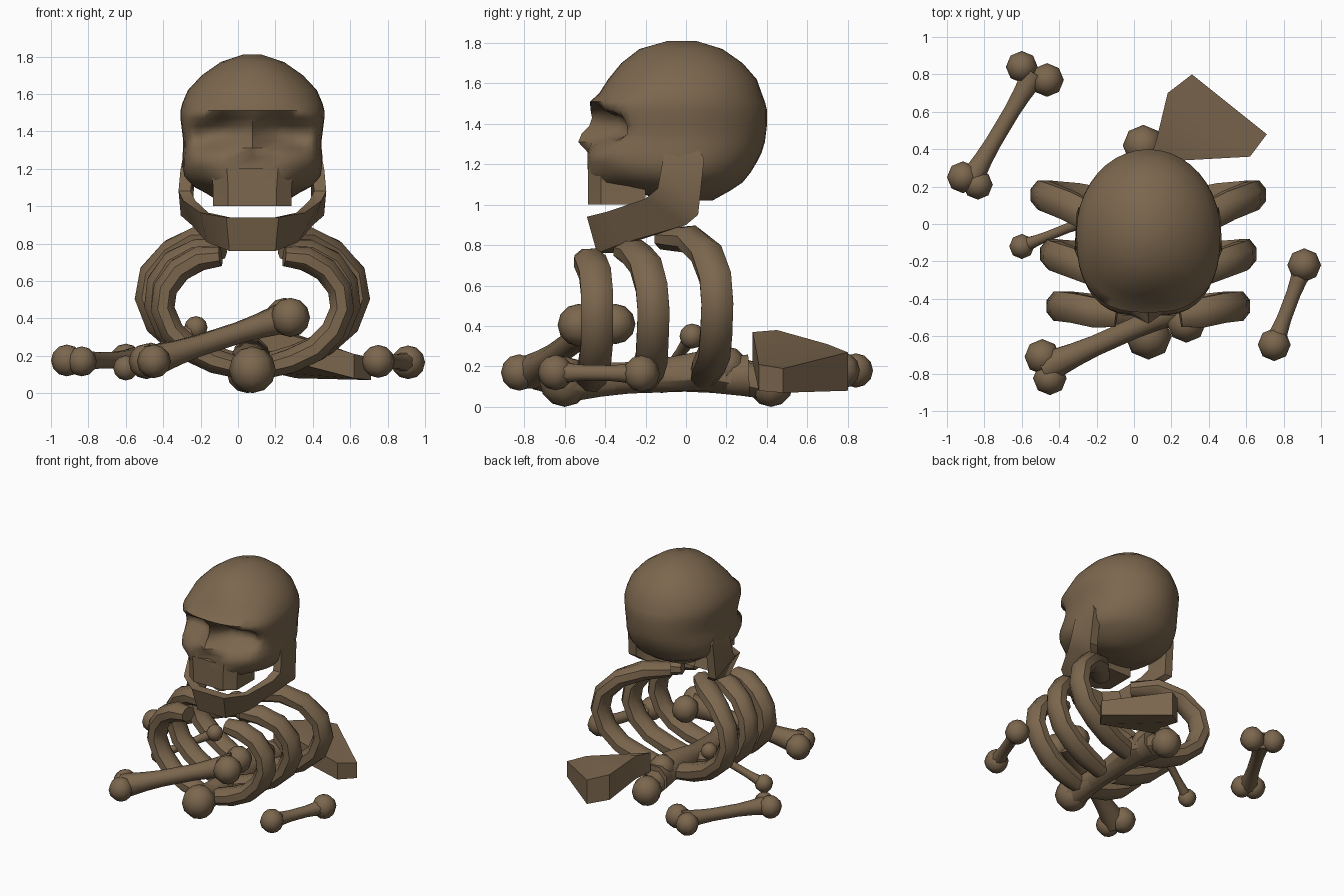
import bpy, bmesh, math
from mathutils import Vector, Matrix

if "Cube" in bpy.data.objects:
    bpy.data.objects.remove(bpy.data.objects["Cube"])

CX = 0.077  # x of the skull and rib cage

old_bone = bpy.data.materials.new("old_bone_brown")
old_bone.diffuse_color = (0.2, 0.135, 0.076, 1)
old_bone.use_nodes = True
old_bone.node_tree.nodes["Principled BSDF"].inputs["Base Color"].default_value = old_bone.diffuse_color


def finish(name, bm, angle=45):
    bmesh.ops.recalc_face_normals(bm, faces=bm.faces)
    mesh = bpy.data.meshes.new(name)
    bm.to_mesh(mesh)
    bm.free()
    mesh.materials.append(old_bone)
    ob = bpy.data.objects.new(name, mesh)
    bpy.context.collection.objects.link(ob)
    bpy.ops.object.select_all(action='DESELECT')
    ob.select_set(True)
    bpy.context.view_layer.objects.active = ob
    bpy.ops.object.shade_smooth_by_angle(angle=math.radians(angle))
    return ob


def loft(bm, rings):
    loops = [[bm.verts.new(p) for p in ring] for ring in rings]
    n = len(loops[0])
    for a, b in zip(loops, loops[1:]):
        for i in range(n):
            j = (i + 1) % n
            bm.faces.new((a[i], a[j], b[j], b[i]))
    bm.faces.new(loops[0])
    bm.faces.new(loops[-1])


def sweep(bm, pts, radii, wide=1.0, n=8, side=Vector((0, 1, 0))):
    pts = [Vector(p) for p in pts]
    rings = []
    for i, p in enumerate(pts):
        t = (pts[min(i + 1, len(pts) - 1)] - pts[max(i - 1, 0)]).normalized()
        u = (side - t * side.dot(t)).normalized()
        v = t.cross(u)
        r = radii[i]
        rings.append([p + u * r * wide * math.cos(a) + v * r * math.sin(a)
                      for a in (math.tau * (k + 0.5) / n for k in range(n))])
    loft(bm, rings)


def ball(bm, c, r):
    bmesh.ops.create_uvsphere(bm, u_segments=8, v_segments=6, radius=r,
                              matrix=Matrix.Translation(c))


def bone(name, start, end, shaft):
    """start / end: lists of (centre, radius) knobs."""
    bm = bmesh.new()
    mids = []
    for knobs in (start, end):
        mids.append(sum((Vector(c) for c, r in knobs), Vector()) / len(knobs))
        for c, r in knobs:
            ball(bm, c, r)
    a, b = mids
    sweep(bm, [a.lerp(b, f) for f in (0, .2, .35, .65, .8, 1)],
          [shaft * f for f in (1.5, 1.15, 1, 1, 1.15, 1.5)], side=Vector((0, 0, 1)))
    finish(name, bm)


# Cranium and face: rings of (z, front y, back y, half width, front squareness)
profile = [
    (1.02, -.10, .13, .17, 2), (1.07, -.28, .22, .25, 2.2), (1.11, -.485, .28, .325, 2.8),
    (1.16, -.49, .32, .365, 2.8), (1.21, -.495, .35, .375, 2.8), (1.26, -.49, .375, .375, 2.8),
    (1.31, -.48, .39, .37, 2.8), (1.35, -.465, .395, .37, 2.8), (1.39, -.46, .40, .375, 2.8),
    (1.43, -.465, .40, .38, 2.8), (1.47, -.475, .40, .385, 2.7), (1.51, -.475, .39, .385, 2.6),
    (1.55, -.43, .375, .375, 2.4), (1.62, -.385, .35, .345, 2.2), (1.70, -.32, .28, .27, 2),
    (1.77, -.23, .18, .17, 2), (1.81, -.09, .05, .05, 2)]
rings = []
SEG = 40
for z, front, back, hw, sq in profile:
    yc = (front + back) / 2 if z > 1.65 or z < 1.05 else -.04
    ring = []
    for k in range(SEG):
        a = math.tau * k / SEG
        s, c = math.sin(a), math.cos(a)
        e = 2 / sq if c > 0 else 1
        x = hw * math.copysign(abs(s) ** e, s)
        y = yc - (yc - front) * c ** e if c > 0 else yc - (back - yc) * c
        if c > 0.1 and 1.09 < z < 1.6:
            # eye sockets
            zz = z - 1.395 + .12 * (abs(x) - .15)
            y += .15 * math.exp(-((abs(x) - .18) / .13) ** 4 - (zz / .075) ** 4)
            # nose ridge, nose opening and hollow beside the upper jaw
            y -= .06 * math.exp(-(x / .06) ** 2 - ((z - 1.33) / .06) ** 2)
            y += .05 * math.exp(-(x / .06) ** 2 - ((z - 1.22) / .04) ** 2)
            y += .07 * math.exp(-((abs(x) - .28) / .09) ** 2 - ((z - 1.11) / .06) ** 2)
        ring.append((CX + x, y, z))
    rings.append(ring)
bm = bmesh.new()
loft(bm, rings)
finish("skull", bm, 60)

# Upper jaw block
bm = bmesh.new()
loft(bm, [[(CX + x * w, y, z) for x, y in
           ((-.21, -.2), (-.21, -.42), (-.13, -.485), (.13, -.485), (.21, -.42), (.21, -.2))]
          for z, w in ((1.0, 1), (1.1, 1), (1.2, 1.05))])
finish("upper_jaw", bm, 30)

# Lower jaw: (x, upper edge y z, lower edge y z), mirrored
half = [(.365, -.10, 1.30, .04, 1.30), (.385, -.12, 1.19, .09, 1.23),
        (.395, -.14, 1.08, .06, .95), (.37, -.20, 1.03, .0, .90),
        (.28, -.39, .965, -.31, .81), (.14, -.49, .94, -.44, .76)]
sections = []
for sgn, part in ((1, half), (-1, half[::-1])):
    for x, yt, zt, yb, zb in part:
        front = max(0, min(1, (.37 - x) / .2))
        dx, dy = .065 * (1 - .7 * front), .075 * front
        xb = x * (.97 if zb > .92 else .88)
        sections.append([(CX + sgn * x, yt, zt), (CX + sgn * xb, yb, zb),
                         (CX + sgn * (xb - dx), yb + dy, zb),
                         (CX + sgn * (x - dx), yt + dy, zt)])
bm = bmesh.new()
loft(bm, sections)
finish("lower_jaw", bm, 35)

# Ribs: three mirrored pairs of (x, y, z) paths
rib_paths = {
    "front_rib": [(.17, -.49, .73), (.28, -.475, .72), (.39, -.45, .66), (.465, -.44, .56),
                  (.48, -.44, .45), (.43, -.44, .33), (.33, -.45, .23), (.2, -.46, .17), (.05, -.47, .13)],
    "middle_rib": [(.16, -.30, .77), (.29, -.25, .76), (.42, -.20, .70), (.50, -.17, .59),
                   (.515, -.16, .47), (.46, -.165, .34), (.35, -.17, .24), (.21, -.19, .175), (.05, -.21, .13)],
    "back_rib": [(.14, -.11, .83), (.28, .02, .83), (.43, .10, .76), (.54, .145, .64),
                 (.565, .155, .51), (.51, .15, .37), (.39, .14, .265), (.23, .11, .195), (.05, .09, .15)]}
for name, path in rib_paths.items():
    for side, sgn in (("left", 1), ("right", -1)):
        bm = bmesh.new()
        sweep(bm, [(CX + sgn * x, y, z) for x, y, z in path],
              [.055] + [.07] * (len(path) - 2) + [.06], wide=1.22)
        finish(name + "_" + side, bm, 40)

# Spine bone under the ribs
bone("spine_bone", [((.077, -.6, .125), .125)],
     [((.05, .42, .11), .11), ((.07, .2, .2), .1)], .075)
bm = bmesh.new()
sweep(bm, [(.077, -.55, .13), (.075, -.2, .15), (.07, .1, .18), (.05, .42, .11)],
      [.09, .08, .11, .08], side=Vector((1, 0, 0)))
finish("spine_shaft", bm)

# Scattered long bones
bone("back_long_bone", [((-.6, .84, .18), .085), ((-.465, .77, .18), .09)],
     [((-.915, .25, .175), .085), ((-.835, .21, .17), .08)], .047)
bone("side_short_bone", [((.91, -.22, .165), .09)], [((.75, -.645, .17), .088)], .042)
bone("front_long_bone", [((-.49, -.71, .17), .095), ((-.45, -.825, .17), .09)],
     [((.28, -.53, .405), .105), ((.25, -.35, .41), .1)], .06)
bone("small_bone", [((-.6, -.12, .135), .067)], [((-.225, .03, .35), .062)], .028)

# Shoulder blade lying at the back: (x, y, top z, bottom z)
blade = [(.08, .33, .37, .22), (.12, .45, .38, .2), (.18, .7, .31, .11), (.31, .8, .27, .08),
         (.71, .48, .19, .07), (.62, .36, .21, .08)]
bm = bmesh.new()
loft(bm, [[(x, y, z) for x, y, z, b in blade], [(x, y, b) for x, y, z, b in blade]])
bmesh.ops.triangulate(bm, faces=[f for f in bm.faces if len(f.verts) > 4])
finish("shoulder_blade", bm, 25)
